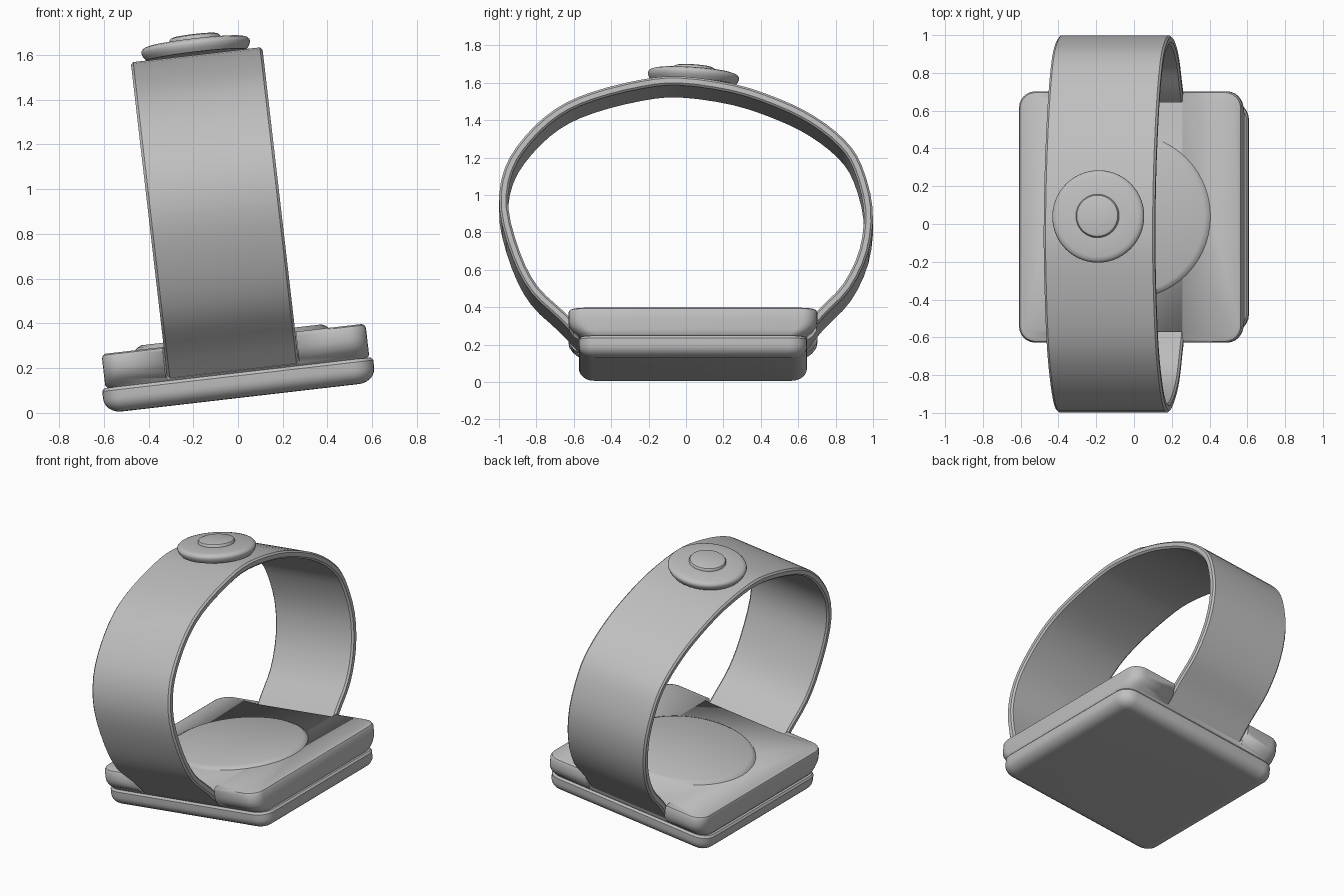
import bpy, bmesh
from math import radians, sin, cos, pi
from mathutils import Matrix, Vector

cube = bpy.data.objects.get("Cube")
if cube:
    bpy.data.objects.remove(cube, do_unlink=True)

GREY = (0.52, 0.52, 0.52, 1)
grey = bpy.data.materials.new("plain_grey")
grey.use_nodes = True
grey.diffuse_color = GREY
grey.node_tree.nodes["Principled BSDF"].inputs["Base Color"].default_value = GREY

# The whole watch leans to one side
TILT = Matrix.Rotation(radians(-6.6), 4, 'Y')
CASE_X, CASE_Y = 0.018, 0.037


def loft(name, rings, place=Matrix()):
    """Skin a list of closed rings and cap both ends."""
    bm = bmesh.new()
    loops = [[bm.verts.new(p) for p in ring] for ring in rings]
    for a, b in zip(loops, loops[1:]):
        for i in range(len(a)):
            bm.faces.new((a[i - 1], a[i], b[i], b[i - 1]))
    bm.faces.new(loops[0])
    bm.faces.new(loops[-1])
    bmesh.ops.remove_doubles(bm, verts=bm.verts, dist=0.0001)
    bmesh.ops.recalc_face_normals(bm, faces=bm.faces)
    me = bpy.data.meshes.new(name)
    bm.to_mesh(me)
    bm.free()
    me.materials.append(grey)
    me.shade_smooth()
    me.set_sharp_from_angle(angle=radians(35))
    ob = bpy.data.objects.new(name, me)
    bpy.context.collection.objects.link(ob)
    ob.matrix_world = TILT @ place
    return ob


def rounded(hx, hy, r, z, steps=6):
    """Rounded rectangle outline; a circle when r equals hx and hy."""
    pts = []
    for k, (sx, sy) in enumerate(((1, 1), (-1, 1), (-1, -1), (1, -1))):
        for i in range(steps + 1):
            a = (k + i / steps) * pi / 2
            pts.append((sx * (hx - r) + r * cos(a), sy * (hy - r) + r * sin(a), z))
    return pts


def disc(name, profile, place):
    return loft(name, [rounded(r, r, r, z, 14) for r, z in profile], place)


at_case = Matrix.Translation((CASE_X, CASE_Y, 0))

# Lower case: rounded underside
R = 0.075
base = [rounded(0.61 - R + R * sin(a), 0.61 - R + R * sin(a), 0.02 + R * sin(a),
                0.066 + 0.065 * (1 - cos(a)))
        for a in (i * pi / 12 for i in range(7))]
base += [rounded(0.61, 0.61, 0.095, 0.165), rounded(0.6, 0.6, 0.085, 0.178)]
loft("case_base", base, at_case)

# Upper case: overhangs front and back, tucked in below
upper = [(0.585, 0.60, 0.178), (0.594, 0.61, 0.19), (0.594, 0.64, 0.212), (0.594, 0.66, 0.24),
         (0.594, 0.665, 0.265), (0.594, 0.665, 0.312), (0.588, 0.659, 0.325), (0.576, 0.647, 0.331)]
case_top = loft("case_top", [rounded(hx, hy, 0.085, z) for hx, hy, z in upper], at_case)

# Notches where the strap enters the case
for side, label in ((-1, "front"), (1, "back")):
    cutter = loft(label + "_notch_cutter", [rounded(0.3, 0.1, 0.005, z, 1) for z in (0.15, 0.45)],
                  Matrix.Translation((-0.002, CASE_Y + side * 0.708, 0)))
    cutter.hide_render = True
    cutter.hide_viewport = True
    cutter.display_type = 'WIRE'
    cut = case_top.modifiers.new(label + "_notch", 'BOOLEAN')
    cut.operation = 'DIFFERENCE'
    cut.solver = 'EXACT'
    cut.object = cutter

# Raised face with a bevelled rim
disc("dial", [(0.435, 0.31), (0.435, 0.331), (0.425, 0.341), (0.405, 0.35)],
     Matrix.Translation((0.011, 0.04, 0)))

# Strap: outer path in (y, z), swept with a bevelled section
PATH = [Vector(p) for p in (
    (-.567, .185), (-.68, .305), (-.83, .45), (-.93, .64), (-.998, .9), (-.97, 1.115),
    (-.86, 1.29), (-.70, 1.435), (-.51, 1.525), (-.245, 1.593), (-.03, 1.612), (.26, 1.57),
    (.5, 1.49), (.69, 1.395), (.85, 1.268), (.94, 1.13), (.998, .9), (.975, .67),
    (.88, .467), (.74, .32), (.63, .185))]


def smooth_path(pts, steps=3):
    ext = [2 * pts[0] - pts[1]] + pts + [2 * pts[-1] - pts[-2]]
    out = []
    for a, b, c, d in zip(ext, ext[1:], ext[2:], ext[3:]):
        for i in range(steps):
            t = i / steps
            out.append(0.5 * (2 * b + (c - a) * t + (2 * a - 5 * b + 4 * c - d) * t * t
                              + (3 * b - a - 3 * c + d) * t ** 3))
    return out + [pts[-1]]


HALF, THICK, EDGE = 0.296, 0.048, 0.011
section = [(-HALF, EDGE), (-HALF + EDGE, 0), (HALF - EDGE, 0), (HALF, EDGE),
           (HALF, THICK - EDGE), (HALF - EDGE, THICK), (EDGE - HALF, THICK), (-HALF, THICK - EDGE)]
path = smooth_path(PATH)
rings = []
for i, p in enumerate(path):
    t = (path[min(i + 1, len(path) - 1)] - path[max(i - 1, 0)]).normalized()
    inward = Vector((t.y, -t.x))
    rings.append([(x, p.x + inward.x * d, p.y + inward.y * d) for x, d in section])
loft("strap", rings)

# Clasp button on top of the strap, following its slope
on_strap = Matrix.Translation((0, 0.04, 1.645)) @ Matrix.Rotation(radians(-4), 4, 'X')
disc("clasp_disc", [(0.225, -0.035), (0.238, -0.018), (0.245, 0), (0.243, 0.01),
                    (0.234, 0.02), (0.215, 0.026), (0.12, 0.032)], on_strap)
disc("clasp_button", [(0.115, 0.02), (0.115, 0.04), (0.109, 0.049), (0.095, 0.054)], on_strap)
